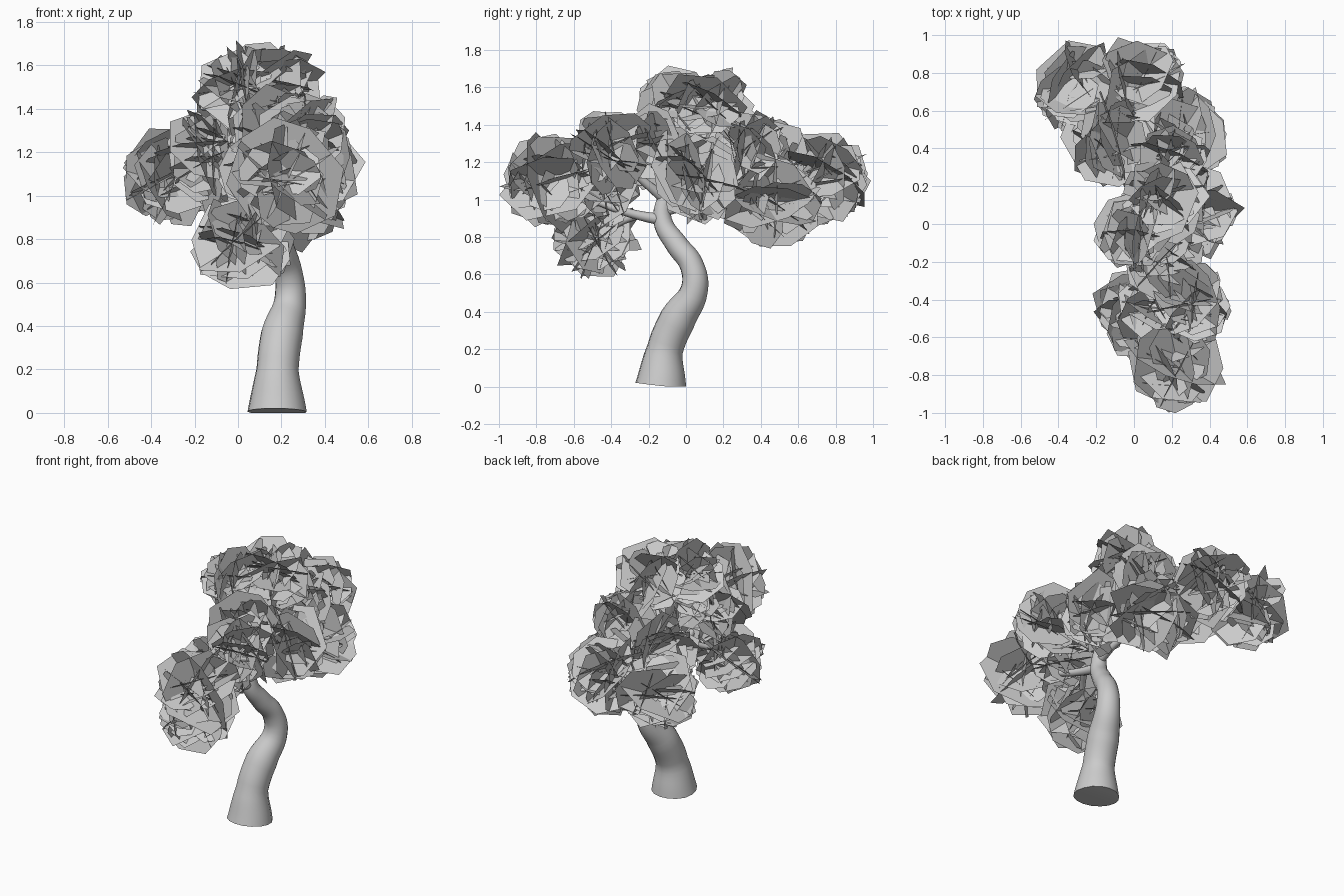
import bpy, bmesh, math, random
from mathutils import Vector

if "Cube" in bpy.data.objects:
    bpy.data.objects.remove(bpy.data.objects["Cube"])

random.seed(5)


def tube(name, pts, sides=4):
    """Smooth tapered limb through (x, y, z, radius) points."""
    cu = bpy.data.curves.new(name, 'CURVE')
    cu.dimensions = '3D'
    cu.bevel_depth = 1.0
    cu.bevel_resolution = sides
    cu.resolution_u = 6
    cu.use_fill_caps = True
    sp = cu.splines.new('BEZIER')
    sp.bezier_points.add(len(pts) - 1)
    for bp, (x, y, z, r) in zip(sp.bezier_points, pts):
        bp.co = (x, y, z)
        bp.radius = r
        bp.handle_left_type = bp.handle_right_type = 'AUTO'
    ob = bpy.data.objects.new(name, cu)
    bpy.context.collection.objects.link(ob)
    bpy.ops.object.select_all(action='DESELECT')
    ob.select_set(True)
    bpy.context.view_layer.objects.active = ob
    bpy.ops.object.convert(target='MESH')
    ob = bpy.context.object
    for v in ob.data.vertices:
        v.co.z = max(v.co.z, 0.0)
    bpy.ops.object.shade_smooth_by_angle(angle=math.radians(50))
    return ob


def rand_dir():
    while True:
        v = Vector([random.uniform(-1, 1) for _ in range(3)])
        if 0.1 < v.length < 1:
            return v.normalized()


def foliage(name, centre, R, count=26):
    """Puff of flat polygon leaf cards crossing inside a ball of radius R."""
    bm = bmesh.new()
    c = Vector(centre)
    for i in range(count):
        n = rand_dir()
        u = n.orthogonal().normalized()
        w = n.cross(u)
        # large cards cross near the middle, smaller ones sit further out
        big = i % 2 == 0
        off = rand_dir() * R * (random.uniform(0.05, 0.35) if big else random.uniform(0.3, 0.6))
        r = (R - off.length) * random.uniform(0.95, 1.15)
        sides = random.choice((6, 7, 7, 8))
        a0 = random.uniform(0, math.tau)
        vs = []
        for k in range(sides):
            a = a0 + math.tau * k / sides + random.uniform(-0.15, 0.15)
            rr = r * random.uniform(0.95, 1.08)
            p = c + off + (u * math.cos(a) + w * math.sin(a)) * rr
            vs.append(bm.verts.new(p))
        bm.faces.new(vs)
    me = bpy.data.meshes.new(name)
    bm.to_mesh(me)
    bm.free()
    ob = bpy.data.objects.new(name, me)
    bpy.context.collection.objects.link(ob)


# Trunk: flared foot, S-bend, then a thin leader into the crown
tube("trunk", [
    (0.180, -0.135, 0.005, 0.137), (0.182, -0.112, 0.20, 0.097),
    (0.202, -0.045, 0.36, 0.097), (0.240, 0.045, 0.52, 0.073),
    (0.232, 0.03, 0.65, 0.064), (0.20, -0.05, 0.76, 0.060),
    (0.17, -0.125, 0.89, 0.050), (0.16, -0.10, 1.05, 0.036),
    (0.13, -0.02, 1.25, 0.028), (0.10, 0.03, 1.48, 0.015)], 6)

# Branches reaching into the leaf puffs
limbs = [
    [(0.17, -0.12, 0.89, 0.032), (0.19, -0.27, 0.92, 0.024), (0.21, -0.40, 0.96, 0.020), (0.23, -0.72, 1.1, 0.01)],
    [(0.18, -0.25, 0.92, 0.022), (0.10, -0.36, 0.87, 0.016), (0.03, -0.45, 0.8, 0.01)],
    [(0.16, -0.11, 1.0, 0.030), (0.23, -0.26, 1.13, 0.020), (0.28, -0.4, 1.28, 0.01)],
    [(0.17, -0.11, 0.94, 0.028), (0.18, 0.06, 0.98, 0.020), (0.14, 0.25, 1.02, 0.018), (0.03, 0.5, 1.10, 0.015), (-0.2, 0.74, 1.12, 0.01)],
    [(0.17, 0.12, 0.99, 0.020), (0.21, 0.26, 0.98, 0.016), (0.25, 0.42, 1.0, 0.01)],
    [(0.16, -0.09, 1.06, 0.024), (0.25, -0.03, 1.1, 0.016), (0.33, 0.04, 1.14, 0.01)],
]
for i, pts in enumerate(limbs):
    tube(f"branch_{i + 1}", pts)

# Leaf puffs: x, y, z, radius
puffs = [
    (0.22, -0.725, 1.10, 0.27), (0.02, -0.48, 0.79, 0.235),
    (0.30, -0.41, 1.26, 0.235), (0.13, -0.45, 1.08, 0.22),
    (0.02, -0.05, 1.50, 0.21), (0.17, 0.13, 1.50, 0.235),
    (0.31, 0.06, 1.12, 0.25), (0.22, 0.45, 0.99, 0.27),
    (-0.11, 0.45, 1.20, 0.25), (0.20, 0.32, 1.28, 0.22),
    (-0.29, 0.73, 1.10, 0.26), (0.03, 0.74, 1.13, 0.25),
    (0.16, -0.19, 1.28, 0.22),
]
for i, (x, y, z, r) in enumerate(puffs):
    foliage(f"foliage_{i + 1}", (x, y, z), r)
